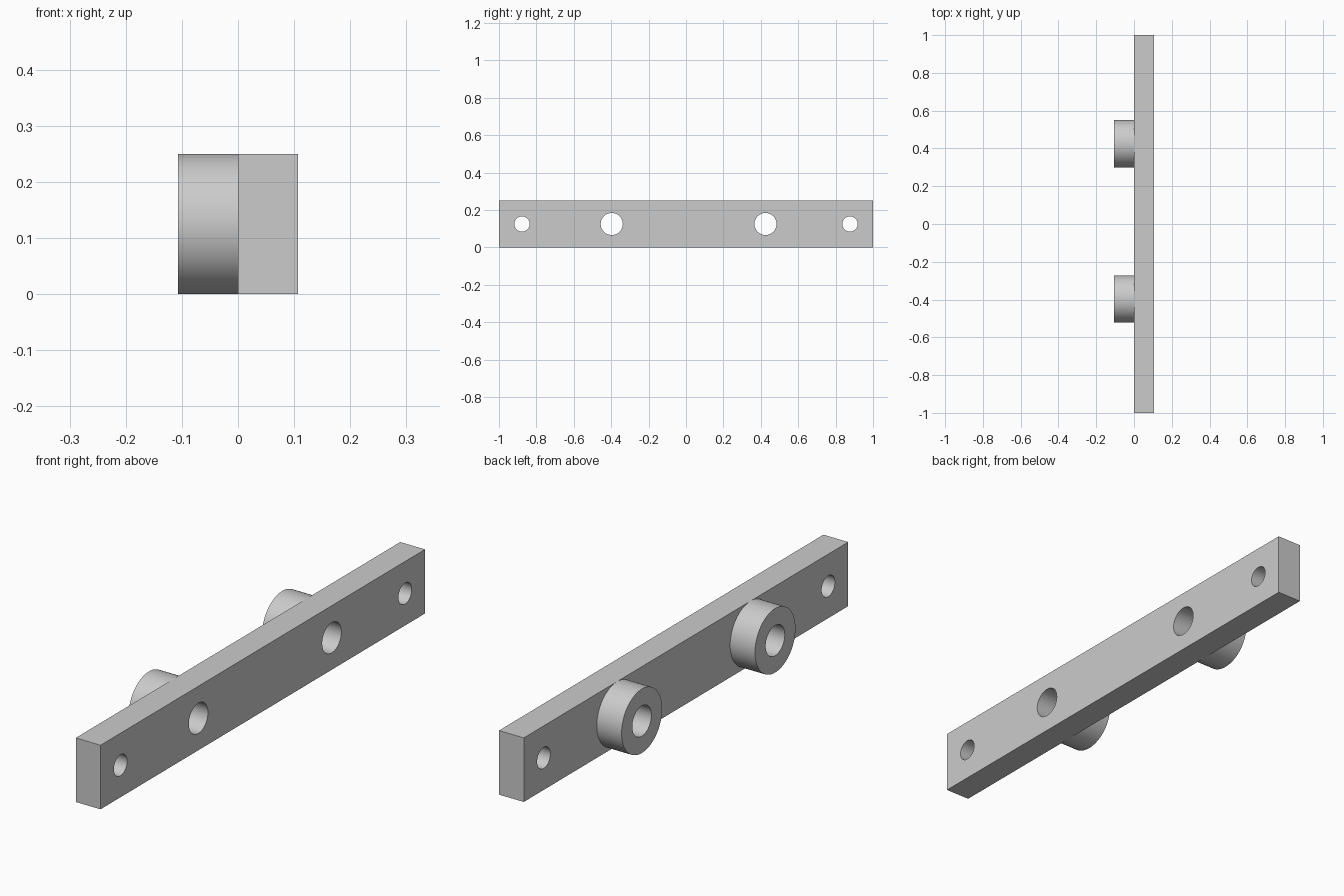
import bpy
import bmesh
from math import tau, radians
from mathutils import Vector, Matrix

cube = bpy.data.objects.get("Cube")
if cube:
    bpy.data.objects.remove(cube, do_unlink=True)

THICK, HEIGHT = 0.107, 0.25
MID = HEIGHT / 2
BOSSES = {"front_boss": -0.397, "back_boss": 0.425}
BORE, SCREW = 0.059, 0.041
SIDES = 64

grey = bpy.data.materials.new("plain grey")
grey.use_nodes = True
grey.diffuse_color = (0.6, 0.6, 0.6, 1)
grey.node_tree.nodes["Principled BSDF"].inputs["Base Color"].default_value = grey.diffuse_color


def make_object(name, bm):
    bmesh.ops.recalc_face_normals(bm, faces=bm.faces)
    mesh = bpy.data.meshes.new(name)
    bm.to_mesh(mesh)
    bm.free()
    mesh.materials.append(grey)
    obj = bpy.data.objects.new(name, mesh)
    bpy.context.collection.objects.link(obj)
    return obj


def smooth(obj):
    bpy.ops.object.select_all(action="DESELECT")
    obj.select_set(True)
    bpy.context.view_layer.objects.active = obj
    bpy.ops.object.shade_smooth_by_angle(angle=radians(30))


# Flat mounting bar
bm = bmesh.new()
bmesh.ops.create_cube(bm, size=1, matrix=Matrix.Translation((THICK / 2, 0, MID))
                      @ Matrix.Diagonal((THICK, 2, HEIGHT, 1)))
bar = make_object("mounting_bar", bm)

# Through holes: two small screw holes at the ends, two bores behind the bosses
bm = bmesh.new()
holes = [(-0.877, SCREW), (0.877, SCREW)] + [(y, BORE) for y in BOSSES.values()]
for y, radius in holes:
    bmesh.ops.create_cone(bm, cap_ends=True, segments=SIDES, radius1=radius, radius2=radius,
                          depth=1, matrix=Matrix.Translation((0, y, MID))
                          @ Matrix.Rotation(tau / 4, 4, "Y"))
cutter = make_object("hole_cutter", bm)
cutter.hide_render = True

cut = bar.modifiers.new("holes", "BOOLEAN")
cut.operation = "DIFFERENCE"
cut.solver = "EXACT"
cut.object = cutter
bpy.context.view_layer.objects.active = bar
bpy.ops.object.modifier_apply(modifier=cut.name)
bpy.data.objects.remove(cutter, do_unlink=True)
smooth(bar)

# Hollow round bosses, revolved from a profile that opens onto the bar
for name, y in BOSSES.items():
    bm = bmesh.new()
    profile = [(0, MID), (-THICK, MID), (-THICK, BORE), (0, BORE)]
    verts = [bm.verts.new((x, y, MID + r)) for x, r in profile]
    edges = [bm.edges.new(pair) for pair in zip(verts, verts[1:])]
    bmesh.ops.spin(bm, geom=verts + edges, cent=(0, y, MID), axis=(1, 0, 0),
                   angle=tau, steps=SIDES, use_merge=True)
    bmesh.ops.remove_doubles(bm, verts=bm.verts, dist=0.0001)
    # Aim the rim face outward, away from the bar
    boss = make_object(name, bm)
    rim = min(boss.data.polygons, key=lambda p: p.center.x)
    if rim.normal.dot(Vector((-1, 0, 0))) < 0:
        boss.data.flip_normals()
    smooth(boss)
